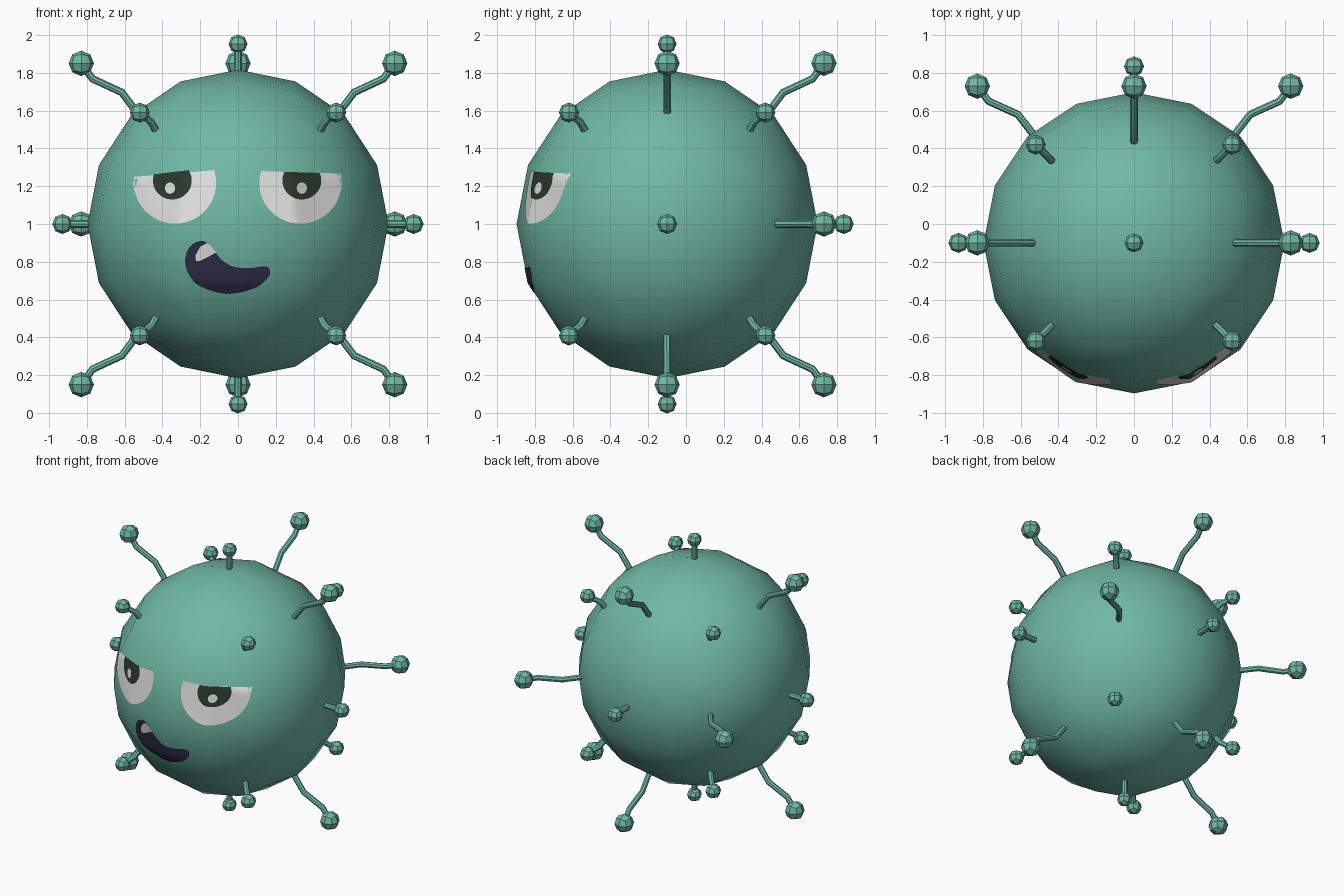
import bpy, bmesh, math
from mathutils import Vector
from mathutils.bvhtree import BVHTree

if "Cube" in bpy.data.objects:
    bpy.data.objects.remove(bpy.data.objects["Cube"])

CENTRE = Vector((0, -0.1, 1.0))
ZS = 1.025  # slight vertical stretch of the whole layout


def material(name, rgb):
    m = bpy.data.materials.new(name)
    m.diffuse_color = (*rgb, 1)
    m.use_nodes = True
    m.node_tree.nodes["Principled BSDF"].inputs["Base Color"].default_value = m.diffuse_color
    return m


GREEN = material("sea_green", (0.16, 0.48, 0.37))
WHITE = material("off_white", (0.75, 0.75, 0.74))
PUPIL = material("dark_olive", (0.025, 0.043, 0.025))
MOUTH = material("dark_indigo", (0.028, 0.026, 0.062))


def place(x, y, z):
    return CENTRE + Vector((x, y, z * ZS))


def finish(bm, name, mat):
    me = bpy.data.meshes.new(name)
    bm.to_mesh(me)
    ob = bpy.data.objects.new(name, me)
    me.materials.append(mat)
    bpy.context.collection.objects.link(ob)
    bpy.ops.object.select_all(action='DESELECT')
    bpy.context.view_layer.objects.active = ob
    ob.select_set(True)
    bpy.ops.object.shade_smooth_by_angle(angle=math.radians(32))
    return ob


def quad_sphere(cuts, radius, centre, zs=1.0):
    """Subdivided cube pushed out to a sphere with even angles."""
    bm = bmesh.new()
    bmesh.ops.create_cube(bm, size=2)
    bmesh.ops.subdivide_edges(bm, edges=bm.edges[:], cuts=cuts, use_grid_fill=True)
    for v in bm.verts:
        p = Vector([math.tan(c * math.pi / 4) for c in v.co]).normalized() * radius
        v.co = centre + Vector((p.x, p.y, p.z * zs))
    return bm


# Body
body_bm = quad_sphere(3, 0.797, CENTRE, ZS)
tree = BVHTree.FromBMesh(body_bm)
finish(body_bm, "body", GREEN)


# Spikes: bent stem with a faceted knob
def spike(name, path, knob_radius):
    pts = [place(*p) for p in path]
    bm = quad_sphere(1, knob_radius, pts[-1])
    finish(bm, name + "_knob", GREEN)
    sides, rings = 8, []
    bm = bmesh.new()
    for i, p in enumerate(pts):
        d = (pts[min(i + 1, len(pts) - 1)] - pts[max(i - 1, 0)]).normalized()
        a = d.orthogonal().normalized()
        if rings:  # keep the rings aligned along the stem
            a = (prev - d * prev.dot(d)).normalized()
        prev, b = a, d.cross(a)
        rings.append([bm.verts.new(p + 0.02 * (a * math.cos(t) + b * math.sin(t)))
                      for t in (2 * math.pi * k / sides for k in range(sides))])
    for r, s in zip(rings, rings[1:]):
        for k in range(sides):
            j = (k + 1) % sides
            bm.faces.new((r[k], r[j], s[j], s[k]))
    bm.faces.new(rings[0][::-1])
    finish(bm, name + "_stem", GREEN)


EDGE = [(0.53, 0.57), (0.615, 0.68), (0.77, 0.75), (0.83, 0.83)]
CORNER = [(0.42, 0.47), (0.46, 0.54), (0.52, 0.59)]
for s in (-1, 1):
    # short spikes along the axes, none at the front
    spike("side_spike", [(s * r, 0, 0) for r in (0.76, 0.93)], 0.053)
    spike("pole_spike", [(0, 0, s * r) for r in (0.76, 0.93)], 0.05)
    # long spikes halfway between the axes
    spike("back_long_spike", [(0, u, s * v) for u, v in EDGE], 0.067)
    spike("flank_long_spike", [(s * u, v, 0) for u, v in EDGE], 0.067)
    for t in (-1, 1):
        spike("side_long_spike", [(s * u, 0, t * v) for u, v in EDGE], 0.067)
        # short bent spikes on the eight diagonals
        for q in (-1, 1):
            spike("diagonal_spike", [(s * u, q * u, t * v / ZS) for u, v in CORNER], 0.053)
spike("back_spike", [(0, r, 0) for r in (0.76, 0.935)], 0.053)


# Face details: thin patches laid on the body surface
def patch(name, outline, mat, offset):
    bm = bmesh.new()
    bm.faces.new([bm.verts.new((x, 0, z)) for x, z in outline])
    for axis, n in ((0, (1, 0, 0)), (2, (0, 0, 1))):
        lo, hi = min(v.co[axis] for v in bm.verts), max(v.co[axis] for v in bm.verts)
        c = lo + 0.0201
        while c < hi - 0.002:
            co = [0, 0, 0]
            co[axis] = c
            bmesh.ops.bisect_plane(bm, geom=bm.verts[:] + bm.edges[:] + bm.faces[:],
                                   plane_co=co, plane_no=n)
            c += 0.0201
    bmesh.ops.triangulate(bm, faces=bm.faces[:])
    for f in bm.faces:
        f.normal_update()
        if f.normal.y > 0:
            f.normal_flip()
    for v in bm.verts:
        hit = tree.ray_cast(Vector((v.co.x, -3, v.co.z)), Vector((0, 1, 0)))
        v.co = hit[0] + hit[1] * offset
    finish(bm, name, mat)


def clipped_ellipse(cx, cz, rx, rz, lid=None):
    pts = []
    for k in range(48):
        a = 2 * math.pi * k / 48
        x, z = cx + rx * math.cos(a), cz + rz * math.sin(a)
        if lid and z > lid(x):
            continue
        pts.append((a, x, z))
    if lid:  # order so the lid gap closes the loop, and cut it on the lid line
        pts.sort(key=lambda p: (p[0] - math.pi / 2) % (2 * math.pi))
        pts = [(x, z) for _, x, z in pts]
        return [(pts[0][0] + 0.002, lid(pts[0][0]))] + pts + [(pts[-1][0] - 0.002, lid(pts[-1][0]))]
    return [(x, z) for _, x, z in pts]


def smooth_loop(pts, steps=5):
    """Closed Catmull-Rom curve through a few points."""
    out, n = [], len(pts)
    for i in range(n):
        a, b, c, d = (Vector(pts[(i + k) % n]) for k in (-1, 0, 1, 2))
        for t in (k / steps for k in range(steps)):
            p = 0.5 * (2 * b + (c - a) * t + (2 * a - 5 * b + 4 * c - d) * t ** 2
                       + (3 * b - a - 3 * c + d) * t ** 3)
            out.append((p.x, p.y))
    return out


def left_lid(x):
    return min(1.285, 1.25 + 0.13 * (x + 0.55))


def right_lid(x):
    return 1.28 - 0.03 * (x - 0.12)


for side, ex, px, hx, lid in (("left", -0.333, -0.348, -0.36, left_lid),
                              ("right", 0.33, 0.338, 0.338, right_lid)):
    patch(side + "_eye", clipped_ellipse(ex, 1.215, 0.217, 0.213, lid), WHITE, 0.003)
    patch(side + "_pupil", clipped_ellipse(px, 1.23, 0.103, 0.1, lid), PUPIL, 0.006)
    patch(side + "_glint", clipped_ellipse(hx, 1.19, 0.027, 0.03), WHITE, 0.009)

patch("mouth", smooth_loop([
    (-0.2, 0.91), (-0.255, 0.88), (-0.28, 0.81), (-0.262, 0.735), (-0.2, 0.67),
    (-0.06, 0.63), (0.08, 0.657), (0.15, 0.705), (0.17, 0.745), (0.15, 0.775),
    (0.06, 0.767), (-0.02, 0.773), (-0.08, 0.805), (-0.12, 0.85), (-0.155, 0.895)]), MOUTH, 0.003)
patch("tooth", [(-0.2, 0.88), (-0.225, 0.835), (-0.223, 0.802), (-0.2, 0.805),
                (-0.115, 0.848), (-0.135, 0.875), (-0.163, 0.9)], WHITE, 0.006)
